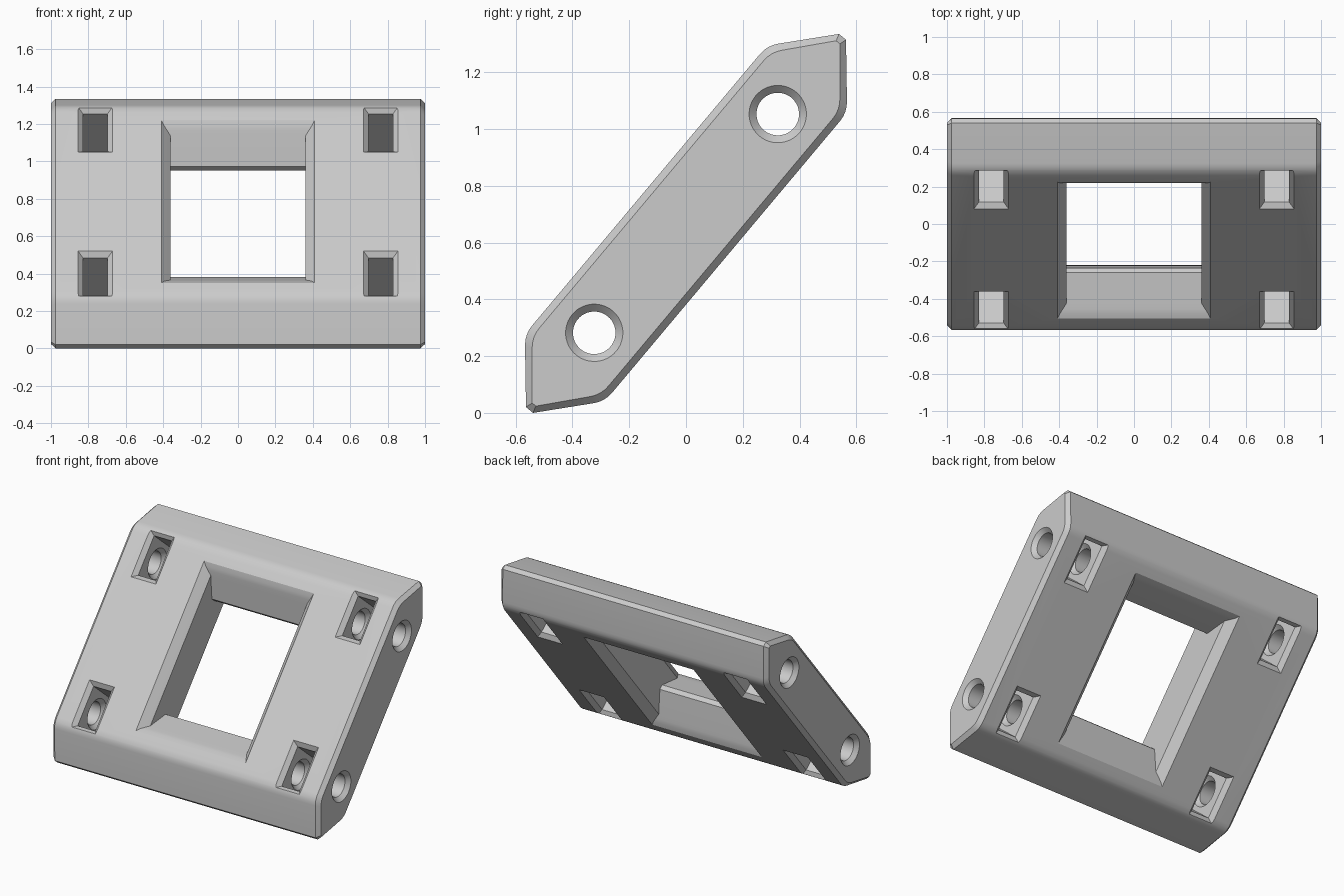
import bpy, bmesh, math
from mathutils import Vector

if "Cube" in bpy.data.objects:
    bpy.data.objects.remove(bpy.data.objects["Cube"])

TILT = math.radians(50)
HALF_T = 0.184      # half thickness of the plate
CHAMFER = 0.025
BOLT_U = 0.503      # distance of each cross hole from the middle


def loft(name, stacks):
    """Closed solids, each skinned through a stack of equal-sized rings."""
    bm = bmesh.new()
    for rings in stacks:
        rows = [[bm.verts.new(p) for p in ring] for ring in rings]
        count = len(rows[0])
        for a, b in zip(rows, rows[1:]):
            for i in range(count):
                j = (i + 1) % count
                bm.faces.new((a[i], a[j], b[j], b[i]))
        bm.faces.new(rows[0])
        bm.faces.new(rows[-1])
    bmesh.ops.recalc_face_normals(bm, faces=bm.faces)
    mesh = bpy.data.meshes.new(name)
    bm.to_mesh(mesh)
    bm.free()
    obj = bpy.data.objects.new(name, mesh)
    bpy.context.collection.objects.link(obj)
    return obj


def outline(x, inset):
    """Long section with pointed ends and rounded shoulders."""
    tip = Vector((0.858 - inset, 0.016 - 0.3 * inset))
    shoulder = Vector((0.664 - 0.4 * inset, HALF_T - inset))
    start = shoulder + (tip - shoulder).normalized() * 0.04
    end = shoulder - Vector((0.04, 0))
    quarter = [tip]
    for i in range(5):
        t = i / 4
        quarter.append(start * (1 - t) ** 2 + shoulder * 2 * t * (1 - t) + end * t * t)
    half = quarter + [Vector((-p.x, p.y)) for p in reversed(quarter)]
    full = half + [Vector((p.x, -p.y)) for p in reversed(half)]
    return [(x, p.x, p.y) for p in full]


def rectangle(cx, cu, hx, hu, n):
    return [(cx - hx, cu - hu, n), (cx + hx, cu - hu, n),
            (cx + hx, cu + hu, n), (cx - hx, cu + hu, n)]


def circle(x, u, r, sides=48):
    return [(x, u + r * math.cos(2 * math.pi * i / sides),
             r * math.sin(2 * math.pi * i / sides)) for i in range(sides)]


def both_sides(steps):
    """Mirror (position, ...) steps about zero."""
    return [(-s[0], *s[1:]) for s in reversed(steps)] + list(steps)


# Plate body with chamfered ends
plate = loft("plate_frame", [[outline(x, d) for x, d in
             both_sides([(1 - CHAMFER, 0), (1, CHAMFER)])]])

# Central window: wedge-shaped cross bars, small chamfer on the side bars
window_steps = both_sides([(0.016, 0.36, 0.385), (0.130, 0.36, 0.502),
                           (0.152, 0.38, 0.525), (0.170, 0.397, 0.545),
                           (HALF_T, 0.41, 0.568), (0.21, 0.434, 0.61)])
window = loft("window_cutter", [[rectangle(0, 0, hx, hu, n)
                                 for n, hx, hu in window_steps]])

# Four through pockets with chamfered rims
pocket_steps = both_sides([(HALF_T - 0.027, 0), (HALF_T + 0.02, 0.047)])
pockets = loft("pocket_cutter", [
    [rectangle(sx * 0.763, su * BOLT_U, 0.066 + g, 0.132 + g, n) for n, g in pocket_steps]
    for sx in (-1, 1) for su in (-1, 1)])

# Two cross holes, countersunk at every wall they pass
hole_steps = both_sides([(0.672, 0.075), (0.697, 0.10), (0.829, 0.10), (0.854, 0.075),
                         (0.974, 0.075), (1.01, 0.111)])
holes = loft("cross_hole_cutter", [[circle(x, su * BOLT_U, r) for x, r in hole_steps]
                                   for su in (-1, 1)])

# Cut the openings
bpy.ops.object.select_all(action='DESELECT')
bpy.context.view_layer.objects.active = plate
plate.select_set(True)
for cutter in (window, pockets, holes):
    cutter.hide_render = True
    mod = plate.modifiers.new(cutter.name, 'BOOLEAN')
    mod.operation = 'DIFFERENCE'
    mod.solver = 'EXACT'
    mod.object = cutter
    bpy.ops.object.modifier_apply(modifier=mod.name)
    bpy.data.objects.remove(cutter)

# Tilt the plate and stand it on the ground
plate.rotation_euler.x = TILT
plate.location.z = 0.6675

# Grey finish
grey = bpy.data.materials.new("plain_grey")
grey.use_nodes = True
colour = (0.6, 0.6, 0.6, 1)
grey.diffuse_color = colour
grey.node_tree.nodes["Principled BSDF"].inputs["Base Color"].default_value = colour
plate.data.materials.clear()
plate.data.materials.append(grey)
for face in plate.data.polygons:
    face.material_index = 0
bpy.ops.object.shade_smooth_by_angle(angle=math.radians(30))
